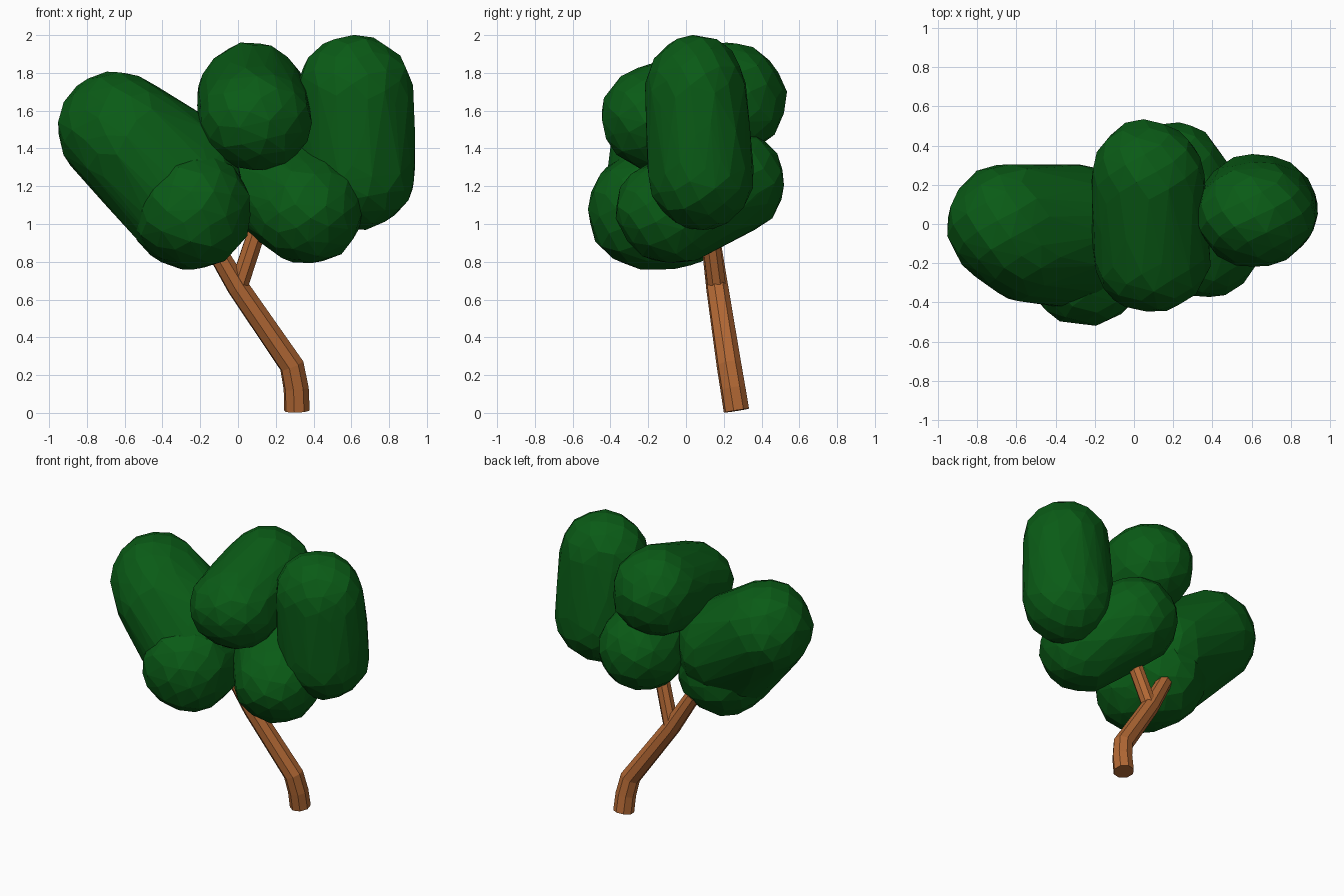
import bpy, bmesh, math, random
from mathutils import Vector

if "Cube" in bpy.data.objects:
    bpy.data.objects.remove(bpy.data.objects["Cube"])

random.seed(4)


def material(name, rgb):
    m = bpy.data.materials.new(name)
    m.diffuse_color = (*rgb, 1)
    m.use_nodes = True
    m.node_tree.nodes["Principled BSDF"].inputs["Base Color"].default_value = m.diffuse_color
    return m


LEAF = material("leaf_green", (0.003, 0.105, 0.008))
BARK = material("bark_brown", (0.45, 0.14, 0.035))


def ball_points(center, radii, count=90):
    """Evenly spread, slightly jittered points on an ellipsoid."""
    spin = random.uniform(0, 6.28)
    for i in range(count):
        z = 1 - 2 * (i + 0.5) / count
        r = math.sqrt(1 - z * z)
        a = i * 2.39996 + spin
        d = Vector((r * math.cos(a), z, r * math.sin(a))) * random.uniform(0.985, 1.035)
        yield Vector(center) + Vector([d[k] * radii[k] for k in range(3)])


def lobe(name, balls):
    """Faceted leaf clump: convex hull around a few balls."""
    bm = bmesh.new()
    # a ball halfway along breaks up the long sides
    mid = [[(p + q) / 2 for p, q in zip(u, v)] for u, v in zip(balls[0], balls[1])]
    for center, radii in balls + [mid]:
        for p in ball_points(center, radii):
            bm.verts.new(p)
    res = bmesh.ops.convex_hull(bm, input=bm.verts[:])
    junk = {v for v in res["geom_interior"] + res["geom_unused"]
            if isinstance(v, bmesh.types.BMVert)}
    bmesh.ops.delete(bm, geom=list(junk), context='VERTS')
    bmesh.ops.recalc_face_normals(bm, faces=bm.faces[:])
    me = bpy.data.meshes.new(name)
    bm.to_mesh(me)
    bm.free()
    me.materials.append(LEAF)
    ob = bpy.data.objects.new(name, me)
    bpy.context.collection.objects.link(ob)
    return ob


# Leaf clumps
lobes = [
    lobe("foliage", [((-0.64, 0.00, 1.50), (0.31, 0.31, 0.31)),
                     ((-0.27, -0.12, 1.10), (0.31, 0.32, 0.32)),
                     ((-0.30, -0.03, 1.27), (0.31, 0.33, 0.32)),
                     ((-0.56, -0.08, 1.43), (0.30, 0.31, 0.31))]),
    lobe("clump_low_left", [((-0.24, -0.21, 1.07), (0.31, 0.31, 0.31)),
                            ((-0.27, -0.06, 1.08), (0.31, 0.31, 0.31))]),
    lobe("clump_middle", [((0.07, 0.23, 1.66), (0.29, 0.30, 0.30)),
                          ((0.09, -0.15, 1.56), (0.30, 0.30, 0.28))]),
    lobe("clump_right", [((0.62, 0.05, 1.70), (0.30, 0.27, 0.30)),
                         ((0.63, 0.08, 1.27), (0.31, 0.28, 0.30))]),
    lobe("clump_low_right", [((0.37, -0.07, 1.07), (0.29, 0.30, 0.28)),
                             ((0.19, 0.22, 1.22), (0.29, 0.30, 0.29))]),
]

# Merge the clumps into one outer skin
foliage = lobes[0]
for other in lobes[1:]:
    mod = foliage.modifiers.new("union", 'BOOLEAN')
    mod.operation = 'UNION'
    mod.solver = 'EXACT'
    mod.object = other
bpy.context.view_layer.update()
merged = bpy.data.meshes.new_from_object(
    foliage.evaluated_get(bpy.context.evaluated_depsgraph_get()))
foliage.modifiers.clear()
foliage.data = merged
for other in lobes[1:]:
    bpy.data.objects.remove(other)


def limb(name, path):
    """Eight-sided tube along (x, y, z, radius) points."""
    cu = bpy.data.curves.new(name, 'CURVE')
    cu.dimensions = '3D'
    cu.bevel_depth = 1.0
    cu.bevel_resolution = 2
    cu.use_fill_caps = True
    sp = cu.splines.new('POLY')
    sp.points.add(len(path) - 1)
    for p, (x, y, z, r) in zip(sp.points, path):
        p.co = (x, y, z, 1)
        p.radius = r
    sp.use_smooth = False
    cu.materials.append(BARK)
    ob = bpy.data.objects.new(name, cu)
    bpy.context.collection.objects.link(ob)


# Bent trunk leaning left, and its side branch
limb("trunk", [(0.312, 0.267, 0.012, 0.069), (0.308, 0.248, 0.13, 0.068),
               (0.285, 0.228, 0.25, 0.067), (0.0, 0.165, 0.665, 0.06),
               (-0.15, 0.13, 0.92, 0.052)])
limb("branch", [(0.0, 0.165, 0.66, 0.052), (0.09, 0.13, 0.93, 0.05),
                (0.12, 0.12, 1.03, 0.048)])
